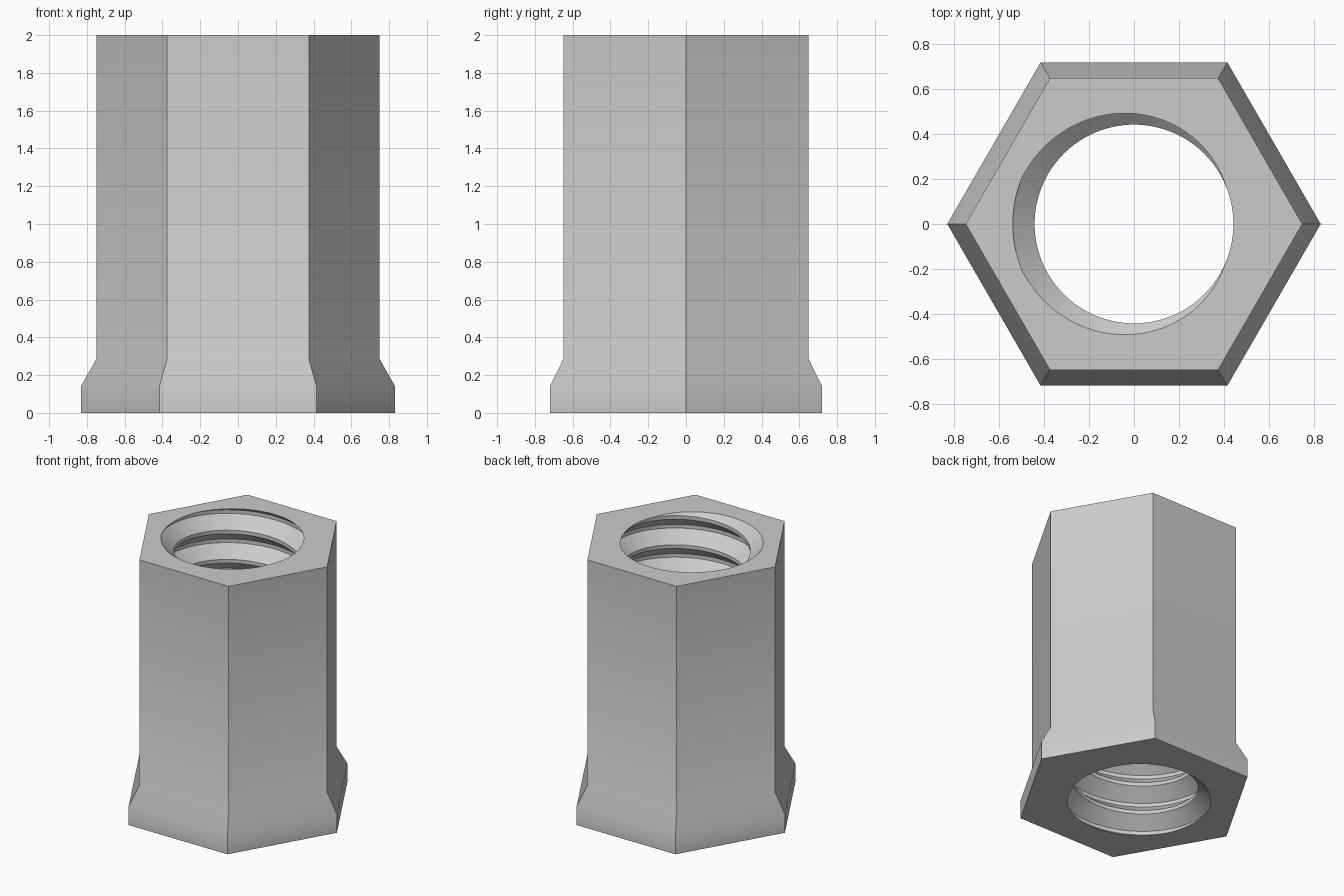
import bpy
import bmesh
from math import cos, sin, pi

if "Cube" in bpy.data.objects:
    bpy.data.objects.remove(bpy.data.objects["Cube"], do_unlink=True)

HEIGHT = 2.0
TURNS = 9
PITCH = HEIGHT / TURNS
ROOT, CREST = 0.54, 0.443
SEGMENTS = 96

steel = bpy.data.materials.new("grey_steel")
steel.use_nodes = True
steel.diffuse_color = (0.6, 0.6, 0.6, 1)
steel.node_tree.nodes["Principled BSDF"].inputs["Base Color"].default_value = (0.6, 0.6, 0.6, 1)

bm = bmesh.new()

# Threaded bore: one groove profile swept along a right-hand helix
profile = [(-1 / 16, ROOT), (1 / 16, ROOT), (7 / 16, CREST), (9 / 16, CREST)]
steps = [(turn + offset, radius) for turn in range(-2, TURNS + 3) for offset, radius in profile]
columns = []
for j in range(SEGMENTS):
    part = j / SEGMENTS
    a = 2 * pi * part
    columns.append([bm.verts.new((r * cos(a), r * sin(a), PITCH * (s + part - 0.5)))
                    for s, r in steps])
for j in range(SEGMENTS):
    here = columns[j]
    # The last column joins the first one turn higher
    after = columns[j + 1] if j + 1 < SEGMENTS else columns[0][len(profile):]
    for k in range(len(after) - 1):
        bm.faces.new((here[k], here[k + 1], after[k + 1], after[k]))

# Trim the thread flush with both ends
for level, direction in ((0, -1), (HEIGHT, 1)):
    bmesh.ops.bisect_plane(bm, geom=bm.verts[:] + bm.edges[:] + bm.faces[:], dist=1e-5,
                           plane_co=(0, 0, level), plane_no=(0, 0, direction),
                           clear_outer=True)
bmesh.ops.remove_doubles(bm, verts=bm.verts[:], dist=1e-5)

# Hexagonal body with a flared foot
rings = [[bm.verts.new((r * cos(i * pi / 3), r * sin(i * pi / 3), z)) for i in range(6)]
         for r, z in ((0.832, 0), (0.832, 0.14), (0.75, 0.285), (0.75, HEIGHT))]
for low, high in zip(rings, rings[1:]):
    for i in range(6):
        n = (i + 1) % 6
        bm.faces.new((low[i], low[n], high[n], high[i]))

# End faces between the hexagon and the bore
for level in (0, HEIGHT):
    rim = [e for e in bm.edges if e.is_boundary
           and all(abs(v.co.z - level) < 1e-4 for v in e.verts)]
    bmesh.ops.triangle_fill(bm, use_beauty=True, use_dissolve=False, edges=rim,
                            normal=(0, 0, 1))

bmesh.ops.recalc_face_normals(bm, faces=bm.faces[:])
mesh = bpy.data.meshes.new("threaded_hex_nut")
bm.to_mesh(mesh)
bm.free()
mesh.materials.append(steel)

nut = bpy.data.objects.new("threaded_hex_nut", mesh)
bpy.context.collection.objects.link(nut)
bpy.ops.object.select_all(action="DESELECT")
nut.select_set(True)
bpy.context.view_layer.objects.active = nut
bpy.ops.object.shade_smooth_by_angle()
